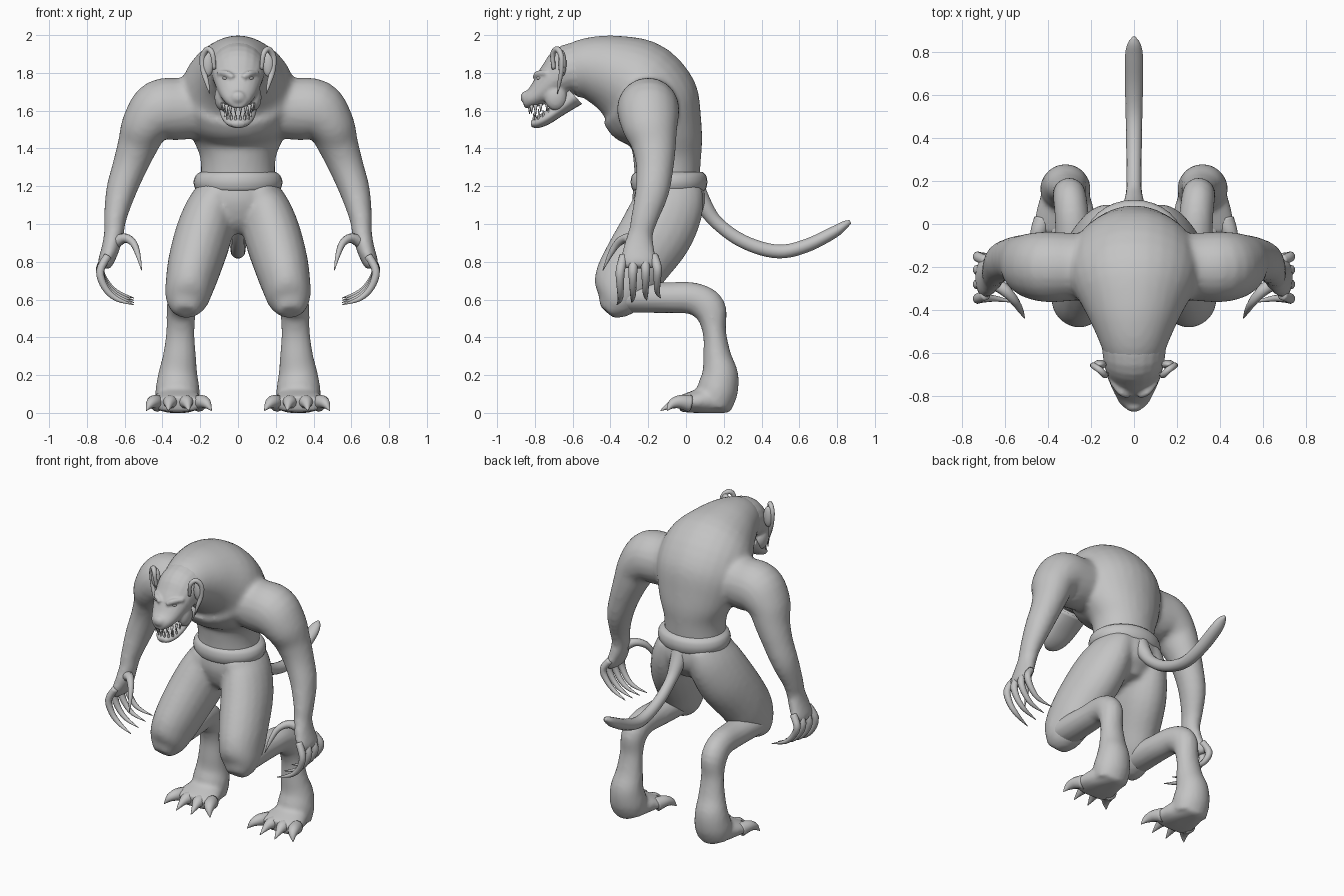
import bpy, bmesh, math
from mathutils import Vector, Matrix

hide = bpy.data.materials.new("grey hide")
hide.diffuse_color = (0.55, 0.55, 0.55, 1)
X, Y = Vector((1, 0, 0)), Vector((0, 1, 0))


def smooth_rows(rows, steps):
    """Catmull-Rom interpolation of ring rows (x, y, z, side radius, depth radius)."""
    out = []
    for i in range(len(rows) - 1):
        a, b = rows[max(i - 1, 0)], rows[i]
        c, d = rows[i + 1], rows[min(i + 2, len(rows) - 1)]
        for k in range(steps):
            t = k / steps
            out.append([0.5 * (2 * q + (r - p) * t + (2 * p - 5 * q + 4 * r - s) * t * t
                               + (3 * q - p - 3 * r + s) * t ** 3)
                        for p, q, r, s in zip(a, b, c, d)])
    return out + [list(rows[-1])]


def loft(bm, rows, ref=X, side=1, sides=20, steps=4):
    """Closed tube of elliptical rings along a path; side=-1 mirrors it in x."""
    rows = smooth_rows(rows, steps)
    pts = [Vector(r[:3]) for r in rows]
    rings = []
    for i, r in enumerate(rows):
        t = (pts[min(i + 1, len(pts) - 1)] - pts[max(i - 1, 0)]).normalized()
        u = (ref - t * ref.dot(t)).normalized()
        n = t.cross(u)
        ring = []
        for k in range(sides):
            a = math.tau * k / sides
            p = pts[i] + u * math.cos(a) * max(r[3], .002) + n * math.sin(a) * max(r[4], .002)
            ring.append(bm.verts.new((p.x * side, p.y, max(p.z, 0))))
        rings.append(ring)
    for a, b in zip(rings, rings[1:]):
        for k in range(sides):
            j = (k + 1) % sides
            bm.faces.new((a[k], a[j], b[j], b[k]))
    bm.faces.new(rings[0][::-1])
    bm.faces.new(rings[-1])


def ball(bm, center, scale, side=1):
    m = Matrix.Translation((center[0] * side, center[1], center[2])) @ Matrix.Diagonal((*scale, 1))
    bmesh.ops.create_uvsphere(bm, u_segments=16, v_segments=10, radius=1, matrix=m)


def finish(bm, name, voxel=0, relax=4):
    """Make the object; a voxel size blends its pieces into one skin."""
    bmesh.ops.recalc_face_normals(bm, faces=bm.faces)
    me = bpy.data.meshes.new(name)
    bm.to_mesh(me)
    bm.free()
    ob = bpy.data.objects.new(name, me)
    bpy.context.collection.objects.link(ob)
    me.materials.append(hide)
    for p in me.polygons:
        p.use_smooth = True
    if voxel:
        m = ob.modifiers.new("blend", 'REMESH')
        m.mode, m.voxel_size, m.use_smooth_shade = 'VOXEL', voxel, True
        s = ob.modifiers.new("relax", 'SMOOTH')
        s.factor, s.iterations = 0.5, relax
    return ob


# Hunched torso, neck and both arms down to the palms
bm = bmesh.new()
loft(bm, [(0, -.10, 1.20, .20, .17), (0, -.10, 1.35, .20, .18), (0, -.11, 1.47, .25, .20),
          (0, -.17, 1.60, .30, .26), (0, -.26, 1.73, .30, .255), (0, -.40, 1.80, .23, .205),
          (0, -.53, 1.82, .17, .165), (0, -.62, 1.80, .135, .135)], sides=28)
for s in (1, -1):
    loft(bm, [(.16, -.20, 1.63, .15, .17), (.30, -.20, 1.61, .16, .165), (.41, -.20, 1.60, .165, .165),
              (.49, -.19, 1.52, .15, .13), (.53, -.17, 1.42, .12, .108), (.575, -.165, 1.30, .10, .092),
              (.62, -.18, 1.17, .09, .08), (.65, -.22, 1.03, .072, .06), (.657, -.24, .95, .066, .053),
              (.675, -.25, .87, .085, .048), (.70, -.25, .80, .095, .042), (.71, -.25, .765, .085, .03)],
         Y, s)
finish(bm, "torso_and_arms", .016, 6)

# Fingers and thumbs tapering into claws
bm = bmesh.new()
for s in (1, -1):
    for i, y in enumerate((-.33, -.275, -.22, -.17)):
        d = (i - 1.5) * .012
        z = .012 * i
        loft(bm, [(.69, y, .83, .024, .022), (.73, y + d, .75 + z / 2, .024, .022),
                  (.705, y + d, .665 + z, .019, .019), (.645, y + d, .605 + z, .014, .014),
                  (.55, y + d * 2, .572 + z, .002, .002)], Y, s, 10)
    loft(bm, [(.655, -.27, .90, .035, .035), (.60, -.31, .925, .028, .026), (.555, -.36, .90, .021, .02),
              (.53, -.40, .84, .014, .014), (.51, -.44, .755, .002, .002)], Y, s, 10)
finish(bm, "fingers")

# Skull with upper muzzle, nose, brows and cheeks
bm = bmesh.new()
loft(bm, [(0, -.52, 1.82, .155, .15), (0, -.62, 1.81, .145, .14), (0, -.69, 1.765, .13, .105),
          (0, -.74, 1.72, .112, .083), (0, -.79, 1.68, .09, .06), (0, -.835, 1.655, .066, .045),
          (0, -.86, 1.65, .04, .035)])
ball(bm, (0, -.85, 1.67), (.042, .026, .034))
for s in (1, -1):
    loft(bm, [(.025, -.80, 1.775, .014, .014), (.06, -.785, 1.795, .017, .018),
              (.105, -.735, 1.80, .012, .012)], Y, s, 10)
    ball(bm, (.085, -.69, 1.67), (.04, .06, .07), s)
finish(bm, "head", .009, 3)

# Lower jaw, hanging open
bm = bmesh.new()
loft(bm, [(0, -.59, 1.68, .11, .06), (0, -.67, 1.61, .10, .04), (0, -.74, 1.56, .085, .035),
          (0, -.79, 1.535, .06, .028), (0, -.82, 1.53, .03, .016)])
finish(bm, "lower_jaw")

# Teeth around both jaws, with long canines
bm = bmesh.new()
for s in (1, -1):
    for i in range(5):
        a = math.radians(10 + i * 19)
        x, k = math.sin(a), math.cos(a)
        long = 1.5 if i == 2 else 1
        y, z = -.72 - .085 * k, 1.585 - .03 * k
        loft(bm, [(.07 * x, y, z - .02, .011, .011),
                  (.073 * x, y - .004, z + .03 * long, .001, .001)], X, s, 8, 2)
        y, z = -.73 - .10 * k, 1.645 - .018 * k
        loft(bm, [(.082 * x, y, z, .011, .011),
                  (.08 * x, y, z - .045 * long, .001, .001)], X, s, 8, 2)
finish(bm, "teeth")

# Eyes set under the brows
bm = bmesh.new()
for s in (1, -1):
    ball(bm, (.062, -.778, 1.772), (.02, .014, .009), s)
finish(bm, "eyes")

# Curled ears: rolled rim around a shallow dish
bm = bmesh.new()
for s in (1, -1):
    loft(bm, [(.125, -.70, 1.82, .010, .010), (.135, -.705, 1.90, .014, .014),
              (.16, -.68, 1.925, .016, .016), (.188, -.66, 1.885, .014, .016),
              (.182, -.66, 1.81, .012, .016), (.165, -.67, 1.75, .010, .012),
              (.15, -.68, 1.69, .002, .002)], Y, s, 10)
    ball(bm, (.16, -.655, 1.85), (.032, .022, .07), s)
finish(bm, "ears")

# Rolled waistband
bm = bmesh.new()
loft(bm, [(0, -.09, 1.17, .20, .18), (0, -.09, 1.185, .225, .195), (0, -.09, 1.22, .235, .203),
          (0, -.09, 1.255, .225, .197), (0, -.09, 1.275, .20, .18)], sides=32)
finish(bm, "waistband")

# Hips and bent thighs
bm = bmesh.new()
loft(bm, [(0, -.09, 1.22, .205, .185), (0, -.09, 1.12, .225, .195), (0, -.09, 1.03, .18, .165),
          (0, -.08, .96, .08, .10)], sides=24)
for s in (1, -1):
    loft(bm, [(.10, -.09, 1.18, .11, .18), (.14, -.10, 1.08, .135, .19), (.18, -.16, .95, .15, .195),
              (.225, -.26, .80, .145, .18), (.255, -.33, .68, .13, .165), (.272, -.375, .59, .11, .115),
              (.277, -.42, .535, .06, .05)], X, s)
finish(bm, "hips_and_thighs", .016, 5)

# Backward-bent lower legs, heels and feet
bm = bmesh.new()
for s in (1, -1):
    loft(bm, [(.275, -.40, .59, .09, .05), (.277, -.30, .61, .10, .08), (.28, -.10, .61, .088, .082),
              (.29, .04, .605, .08, .085), (.30, .125, .55, .078, .088), (.305, .15, .43, .075, .062),
              (.31, .165, .30, .088, .075), (.318, .18, .20, .105, .098), (.32, .165, .11, .118, .108),
              (.32, .15, .03, .11, .09)], X, s)
    loft(bm, [(.32, .23, .06, .08, .06), (.32, .12, .065, .12, .075), (.32, .02, .055, .145, .055),
              (.32, -.04, .045, .15, .04)], X, s)
finish(bm, "lower_legs_and_feet", .014, 4)

# Splayed toes ending in claws
bm = bmesh.new()
for s in (1, -1):
    for x0, x1, y in ((.21, .14, -.10), (.28, .26, -.135), (.355, .37, -.135), (.425, .485, -.10)):
        loft(bm, [(x0, .02, .05, .042, .045), ((x0 * 2 + x1) / 3, -.035, .058, .038, .036),
                  ((x0 + x1 * 2) / 3, -.075, .045, .024, .024), (x1, y, .012, .002, .002)], X, s, 12)
finish(bm, "toes")

# Upswept tail
bm = bmesh.new()
loft(bm, [(0, .05, 1.17, .06, .06), (0, .10, 1.09, .048, .045), (0, .16, 1.01, .036, .036),
          (0, .27, .925, .035, .036), (0, .40, .87, .037, .037), (0, .52, .855, .039, .037),
          (0, .65, .89, .042, .036), (0, .78, .955, .042, .032), (0, .84, .995, .03, .022),
          (0, .87, 1.012, .008, .01)], sides=14)
finish(bm, "tail")
